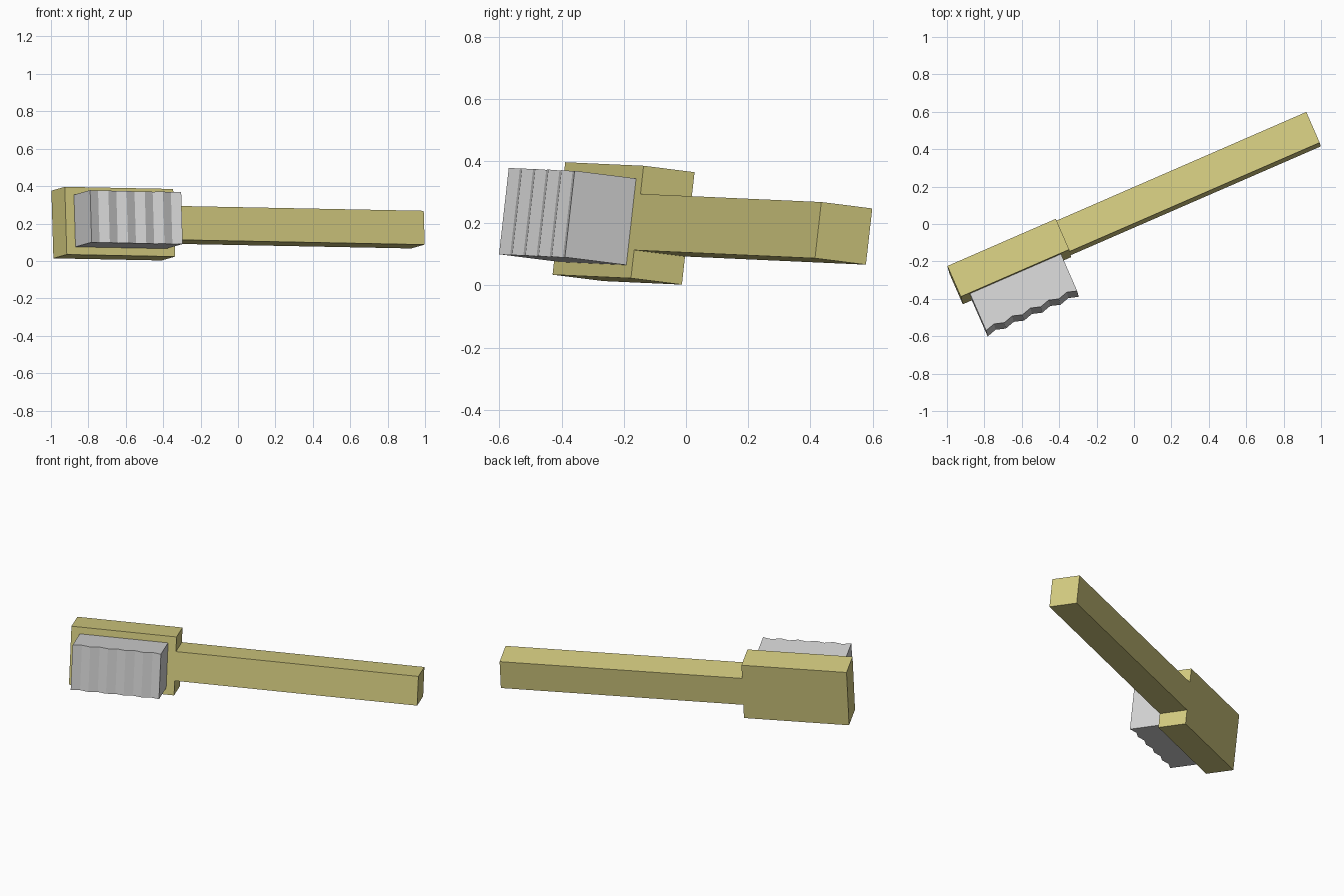
import bpy
import bmesh
from mathutils import Vector, Matrix

cube = bpy.data.objects.get("Cube")
if cube:
    bpy.data.objects.remove(cube, do_unlink=True)


def material(name, rgb):
    m = bpy.data.materials.new(name)
    m.use_nodes = True
    m.diffuse_color = (*rgb, 1)
    m.node_tree.nodes["Principled BSDF"].inputs["Base Color"].default_value = (*rgb, 1)
    return m


# Tilted frame of the brush: length, thickness (towards the back), width
length = Vector((0.917, 0.399, -0.018)).normalized()
width = Vector((-0.029, 0.112, 0.993))
thick = width.cross(length).normalized()
width = length.cross(thick)
FRAME = Matrix((length, thick, width)).transposed().to_4x4()


def prism(name, points, sweep, mat):
    """Extrude a flat outline along sweep, then lay it in the tilted frame."""
    bm = bmesh.new()
    face = bm.faces.new([bm.verts.new(p) for p in points])
    new = bmesh.ops.extrude_face_region(bm, geom=[face])["geom"]
    bmesh.ops.translate(bm, vec=sweep,
                        verts=[g for g in new if isinstance(g, bmesh.types.BMVert)])
    bmesh.ops.recalc_face_normals(bm, faces=bm.faces)
    mesh = bpy.data.meshes.new(name)
    bm.to_mesh(mesh)
    bm.free()
    mesh.materials.append(mat)
    obj = bpy.data.objects.new(name, mesh)
    obj.matrix_world = FRAME
    bpy.context.collection.objects.link(obj)
    return obj


khaki = material("khaki_yellow", (0.67, 0.61, 0.22))
grey = material("light_grey", (0.67, 0.67, 0.67))

MID = 0.195                      # centre line across the width
FRONT, BACK = -0.03, 0.15        # front and back of the body
HEAD, NECK, TIP = -1.011, -0.379, 1.079

# Head and handle in one T-shaped slab
half = [(HEAD, 0.182), (NECK, 0.182), (NECK, 0.091), (TIP, 0.091)]
outline = half + [(u, -w) for u, w in reversed(half)]
prism("brush_body", [(u, FRONT, MID + w) for u, w in outline],
      (0, BACK - FRONT, 0), khaki)

# Bristle block with a zigzag front
U0, U1, N = -0.959, -0.428, 10
zigzag = [(U0 + (U1 - U0) * i / N, -0.247 if i % 2 == 0 else -0.231)
          for i in range(N + 1)]
block = zigzag + [(U1, FRONT), (U0, FRONT)]
prism("bristles", [(u, v, MID - 0.14) for u, v in block], (0, 0, 0.28), grey)
